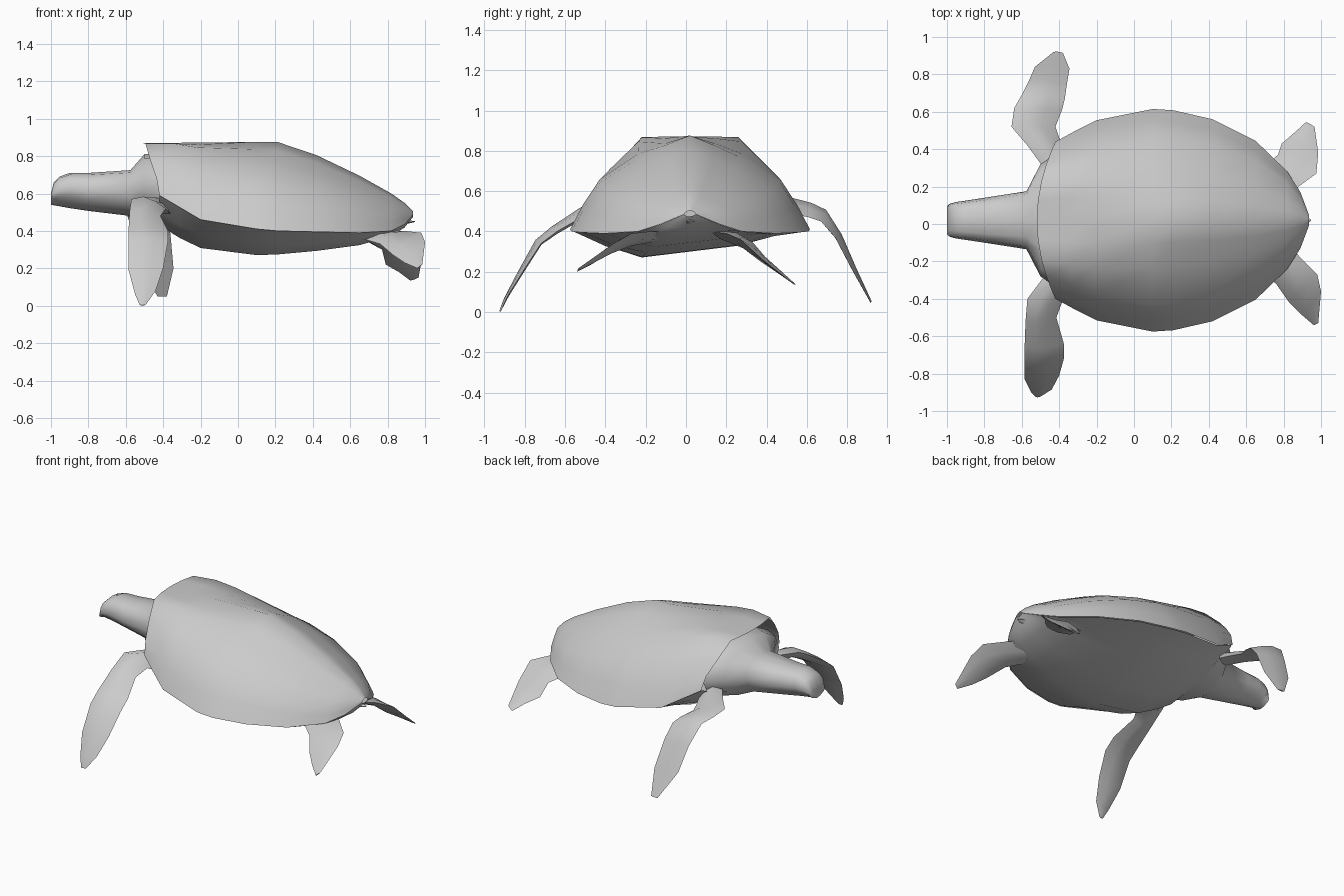
import bpy, bmesh, math
from mathutils import Vector

CY = 0.02  # the body sits slightly off the y axis


def loft(name, rings, closed=True, caps=True, outward=None):
    """Skin a list of equal-length point rings."""
    bm = bmesh.new()
    vr = [[bm.verts.new(p) for p in ring] for ring in rings]
    n = len(rings[0])
    for a, b in zip(vr, vr[1:]):
        for i in range(n if closed else n - 1):
            j = (i + 1) % n
            bm.faces.new((a[i], a[j], b[j], b[i]))
    if closed and caps:
        bm.faces.new(vr[0])
        bm.faces.new(vr[-1])
    bmesh.ops.recalc_face_normals(bm, faces=bm.faces)
    if outward is not None:  # open sheets: make the average normal face this way
        total = sum((f.normal * f.calc_area() for f in bm.faces), Vector())
        if total.dot(Vector(outward)) < 0:
            bmesh.ops.reverse_faces(bm, faces=bm.faces)
    mesh = bpy.data.meshes.new(name)
    bm.to_mesh(mesh)
    bm.free()
    for p in mesh.polygons:
        p.use_smooth = True
    mesh.set_sharp_from_angle(angle=math.radians(50))
    ob = bpy.data.objects.new(name, mesh)
    bpy.context.collection.objects.link(ob)
    return ob


def mirrored(half):
    return [(-u, v) for u, v in reversed(half[1:])] + half


# Shell and belly share stations:
# x, half width, rim z, crown z, belly z, rim x offset, crown flatness
stations = [
    (-0.52, 0.42, 0.59, 0.87, 0.45, 0.10, 1),
    (-0.36, 0.48, 0.525, 0.871, 0.385, 0.05, 1),
    (-0.22, 0.535, 0.46, 0.872, 0.335, 0.02, 0.75),
    (0.10, 0.595, 0.41, 0.876, 0.30, 0, 0.15),
    (0.21, 0.588, 0.40, 0.876, 0.303, 0, 0),
    (0.42, 0.54, 0.395, 0.805, 0.32, 0, 0),
    (0.65, 0.425, 0.39, 0.695, 0.345, 0, 0),
    (0.82, 0.26, 0.40, 0.60, 0.385, 0, 0),
    (0.89, 0.15, 0.435, 0.55, 0.425, 0, 0),
    (0.935, 0.03, 0.485, 0.505, 0.475, 0, 0),
]
flat = mirrored([(0, 1), (0.25, 1), (0.5, 0.99), (0.72, 0.66), (0.92, 0.32), (1, 0)])
ridge = mirrored([(0, 1), (0.2, 0.9), (0.42, 0.775), (0.76, 0.51), (0.89, 0.25), (1, 0)])
keel = mirrored([(0, 1), (0.41, 1), (0.72, 0.5), (1, 0)])


def dome(x, w, zr, zt, zb, dx, f):
    ring = []
    for (u0, v0), (u1, v1) in zip(ridge, flat):
        u, v = u0 + (u1 - u0) * f, v0 + (v1 - v0) * f
        ring.append((x + dx * u * u, CY + w * u, zr + (zt - zr) * v))
    return ring


loft("shell", [dome(*s) for s in stations], closed=False, outward=(0, 0, 1))
loft("belly", [[(x + dx, CY + w * 0.985 * u, zr + (zb - zr) * v + 0.12 * w * u * v)
                for u, v in keel]
               for x, w, zr, zt, zb, dx, f in stations], closed=False, outward=(0, 0, -1))

# Neck and head: x, half width, low z, high z, top squareness, jaw squareness
head = [(-0.40, 0.37, 0.44, 0.81, 1, 1), (-0.50, 0.30, 0.455, 0.81, 1, 1),
        (-0.575, 0.155, 0.48, 0.725, 0.8, 1),
        (-0.80, 0.12, 0.507, 0.71, 0.75, 1.3), (-0.90, 0.105, 0.522, 0.71, 0.75, 1.4),
        (-0.955, 0.097, 0.532, 0.69, 0.75, 1.4), (-0.985, 0.088, 0.537, 0.66, 0.75, 1.4),
        (-1.0, 0.075, 0.54, 0.60, 0.75, 1.4)]


def oval(x, w, lo, hi, top=1, jaw=1, n=12):
    pts = []
    for i in range(n):
        c, s = (f(2 * math.pi * i / n) for f in (math.cos, math.sin))
        p = top if s >= 0 else jaw
        y = CY + w * math.copysign(abs(c) ** p, c)
        z = (lo + hi) / 2 + (hi - lo) / 2 * math.copysign(abs(s) ** p, s)
        pts.append((x, y, z))
    return pts


loft("head_and_neck", [oval(*h) for h in head])

# Tail
loft("tail", [oval(0.82, 0.05, 0.415, 0.455, n=6), oval(0.90, 0.025, 0.435, 0.46, n=6),
              oval(0.945, 0.005, 0.447, 0.453, n=6)])


def flipper(name, sections, thick):
    """Flat paddle from leading and trailing edge points, thinning to the tip."""
    pairs = [(Vector(s[:3]), Vector(s[3:])) for s in sections]
    mids = [(a + b) / 2 for a, b in pairs]
    rings = []
    for i, (a, b) in enumerate(pairs):
        span = mids[min(i + 1, len(mids) - 1)] - mids[max(i - 1, 0)]
        n = (b - a).cross(span).normalized()
        t = thick * (1 - 0.9 * i / (len(pairs) - 1))
        f, r = a.lerp(b, 0.3), a.lerp(b, 0.65)
        rings.append([a, f + n * t, r + n * t * 0.8, b, r - n * t * 0.8, f - n * t])
    loft(name, rings)


# Flippers: leading edge xyz, trailing edge xyz, root to tip
flipper("front_flipper_left", [
    (-0.49, 0.31, 0.57, -0.36, 0.38, 0.50),
    (-0.57, 0.42, 0.57, -0.40, 0.46, 0.50),
    (-0.655, 0.52, 0.56, -0.42, 0.52, 0.49),
    (-0.64, 0.62, 0.54, -0.385, 0.61, 0.47),
    (-0.60, 0.69, 0.51, -0.37, 0.67, 0.45),
    (-0.56, 0.77, 0.38, -0.36, 0.74, 0.37),
    (-0.53, 0.84, 0.22, -0.345, 0.83, 0.20),
    (-0.43, 0.92, 0.05, -0.38, 0.915, 0.05)], 0.04)
flipper("front_flipper_right", [
    (-0.48, -0.28, 0.57, -0.36, -0.36, 0.49),
    (-0.57, -0.40, 0.57, -0.385, -0.42, 0.52),
    (-0.58, -0.52, 0.50, -0.415, -0.50, 0.48),
    (-0.585, -0.66, 0.41, -0.375, -0.64, 0.40),
    (-0.585, -0.74, 0.35, -0.375, -0.72, 0.34),
    (-0.585, -0.83, 0.19, -0.40, -0.81, 0.20),
    (-0.55, -0.90, 0.06, -0.44, -0.885, 0.08),
    (-0.525, -0.925, 0.003, -0.495, -0.92, 0.003)], 0.035)
flipper("rear_flipper_left", [
    (0.66, 0.28, 0.36, 0.80, 0.12, 0.40),
    (0.77, 0.37, 0.30, 0.88, 0.20, 0.39),
    (0.79, 0.43, 0.22, 0.975, 0.27, 0.36),
    (0.86, 0.49, 0.18, 0.985, 0.38, 0.26),
    (0.92, 0.545, 0.135, 0.965, 0.52, 0.15)], 0.03)
flipper("rear_flipper_right", [
    (0.66, -0.24, 0.36, 0.80, -0.08, 0.40),
    (0.76, -0.32, 0.33, 0.89, -0.18, 0.40),
    (0.83, -0.42, 0.27, 0.98, -0.27, 0.39),
    (0.89, -0.48, 0.23, 1.0, -0.36, 0.34),
    (0.96, -0.54, 0.20, 0.985, -0.53, 0.22)], 0.03)
